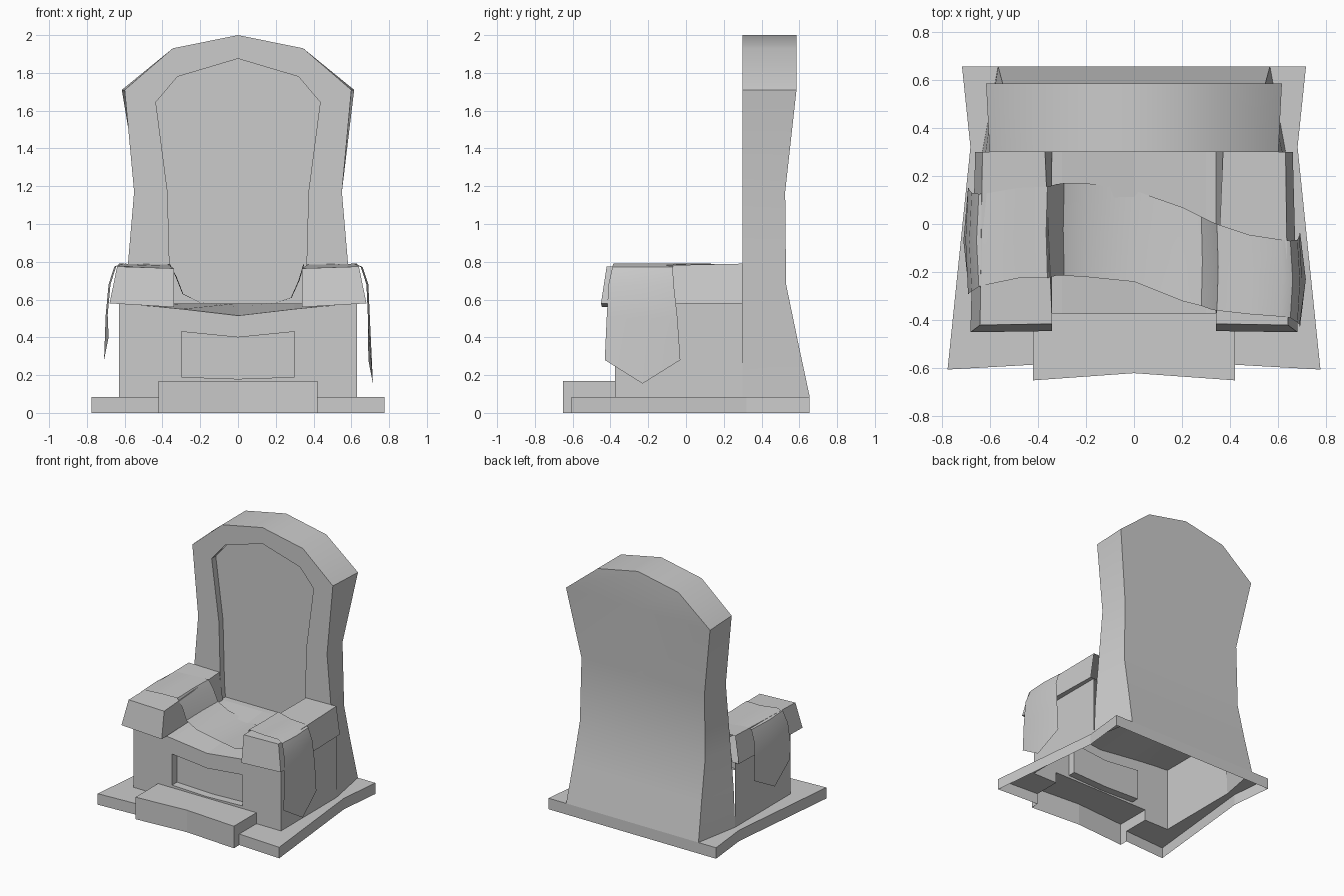
import bpy, bmesh
from mathutils import Vector

old = bpy.data.objects.get("Cube")
if old:
    bpy.data.objects.remove(old, do_unlink=True)

stone = bpy.data.materials.new("grey_stone")
stone.use_nodes = True
GREY = (0.6, 0.6, 0.6, 1)
stone.diffuse_color = GREY
stone.node_tree.nodes["Principled BSDF"].inputs["Base Color"].default_value = GREY


def build(name, faces, mirror=True, smooth=None):
    """Mesh from point lists, mirrored across x and welded."""
    bm = bmesh.new()
    for pts in faces:
        bm.faces.new([bm.verts.new(p) for p in pts])
        if mirror:
            bm.faces.new([bm.verts.new((-x, y, z)) for x, y, z in reversed(pts)])
    bmesh.ops.remove_doubles(bm, verts=bm.verts, dist=0.0005)
    bmesh.ops.recalc_face_normals(bm, faces=bm.faces)
    mesh = bpy.data.meshes.new(name)
    bm.to_mesh(mesh)
    bm.free()
    mesh.materials.append(stone)
    obj = bpy.data.objects.new(name, mesh)
    bpy.context.collection.objects.link(obj)
    if smooth:
        bpy.ops.object.select_all(action='DESELECT')
        obj.select_set(True)
        bpy.context.view_layer.objects.active = obj
        bpy.ops.object.shade_smooth_by_angle(angle=smooth)
    return obj


def strip(a, b):
    """Quads joining two point rows."""
    return [[a[i], a[i + 1], b[i + 1], b[i]] for i in range(len(a) - 1)]


def shift(pts, dx=0, dy=0, dz=0):
    return [(x + dx, y + dy, z + dz) for x, y, z in pts]


FRONT, BACK = -0.375, 0.30          # seat front, backrest front
TOP = 0.085                         # plinth top

# Plinth: a ledge around the body, open underneath and behind the step
edge = [(0.42, -0.585, TOP), (0.775, -0.605, TOP), (0.68, 0.32, TOP),
        (0.715, 0.655, TOP), (0, 0.655, TOP)]
foot = [(0.42, FRONT, TOP), (0.63, FRONT, TOP), (0.63, BACK, TOP),
        (0.565, 0.655, TOP)]
build("plinth", strip(edge, shift(edge, dz=-TOP)) + strip(edge[:4], foot))

# Front step
H = 0.17
lip = [(0, -0.62, H), (0.42, -0.65, H)]
side = [(-0.65, 0), (-0.585, 0), (-0.585, TOP), (FRONT, TOP), (FRONT, H), (-0.65, H)]
build("front_step", strip(lip, [(0, FRONT, H), (0.42, FRONT, H)])
      + strip(lip, shift(lip, dz=-H)) + [[(0.42, y, z) for y, z in side]])

# Seat block with sunken front panel
rim = [(0, FRONT, 0.515), (0.30, FRONT, 0.55), (0.42, FRONT, 0.562), (0.63, FRONT, 0.58)]
hole = [(0, FRONT, 0.40), (0.30, FRONT, 0.43), (0.30, FRONT, 0.19), (0, FRONT, 0.18)]
sunk = shift(hole, dy=0.06)
rear = [(x, BACK, 0.58) for x in (0, 0.30, 0.42, 0.63)]
seat = strip(rim, rear) + strip(hole, sunk) + [sunk]
seat += strip(rim[:2], hole[:2])
seat += [[hole[3], hole[2], (0.30, FRONT, H), (0, FRONT, H)],
         [rim[1], rim[2], (0.42, FRONT, H), (0.30, FRONT, H)],
         [rim[2], rim[3], foot[1], foot[0]],
         [rim[3], rear[3], foot[2], foot[1]]]
build("seat_block", seat)

# Backrest: side rails, arched top, sunken panel
levels = [(TOP, 0.63, 0.565, 0.655), (0.38, 0.617, 0.548, 0.592),
          (0.68, 0.592, 0.535, 0.53), (1.17, 0.55, 0.525, 0.525),
          (1.71, 0.60, 0.615, 0.585), (1.93, 0.345, 0.345, 0.585), (2.0, 0, 0, 0.585)]
outer = [(xf, BACK, z) for z, xf, xb, yb in levels]
behind = [(xb, yb, z) for z, xf, xb, yb in levels]
inner = [(0.352, BACK, 0.58), (0.36, BACK, 0.68), (0.373, BACK, 1.17),
         (0.435, BACK, 1.645), (0.32, BACK, 1.78), (0, BACK, 1.875)]
panel = shift(inner, dy=0.05)
frame_out = [(0.605, BACK, 0.58)] + outer[2:]
centre = [(0, y, z) for x, y, z in behind[:5]]
rest = strip(outer, behind) + strip(frame_out, inner) + strip(inner, panel)
rest += strip(behind[:5], centre)
rest += [[behind[4], behind[5], behind[6], centre[4]],
         panel + [(0, BACK + 0.05, 0.58)],
         [(0, BACK, 0.58), inner[0], panel[0], (0, BACK + 0.05, 0.58)]]
build("backrest", rest, smooth=0.6)

# Armrests, flared toward the front and outer side
near = [(0.34, -0.415, 0.765), (0.64, -0.42, 0.775), (0.68, -0.45, 0.58), (0.34, -0.445, 0.56)]
far = [(0.37, BACK, 0.785), (0.63, BACK, 0.79), (0.66, BACK, 0.58), (0.34, BACK, 0.58)]
build("armrests", strip(near + near[:1], far + far[:1]) + [near])

# Cloth draped over both arms and the seat: x, z, front y, back y
stations = [(-0.685, 0.40, -0.29, 0.15), (-0.69, 0.52, -0.29, 0.15),
            (-0.675, 0.68, -0.28, 0.13), (-0.645, 0.775, -0.26, 0.125),
            (-0.60, 0.79, -0.25, 0.13), (-0.48, 0.785, -0.225, 0.15),
            (-0.36, 0.787, -0.225, 0.155), (-0.325, 0.72, -0.215, 0.165),
            (-0.29, 0.63, -0.215, 0.17), (-0.20, 0.585, -0.22, 0.17),
            (0, 0.562, -0.24, 0.14), (0.20, 0.583, -0.32, 0.07),
            (0.28, 0.61, -0.34, 0.03), (0.32, 0.70, -0.355, 0.01),
            (0.345, 0.785, -0.36, 0), (0.48, 0.785, -0.375, -0.045),
            (0.61, 0.79, -0.385, -0.065), (0.65, 0.772, -0.39, -0.07),
            (0.68, 0.68, -0.41, -0.065), (0.688, 0.50, -0.42, -0.045),
            (0.69, 0.28, -0.43, -0.03)]
rows = [[(x, yf, z), (x * 1.015, (yf + yb) / 2, z), (x, yb, z)] for x, z, yf, yb in stations]
for row, z in ((rows[0], 0.28), (rows[-1], 0.155)):      # pointed ends
    x, y, _ = row[1]
    row[1] = (x * 1.02, y, z)
cloth = [q for a, b in zip(rows, rows[1:]) for q in strip(a, b)]
build("draped_cloth", cloth, mirror=False, smooth=0.7)
